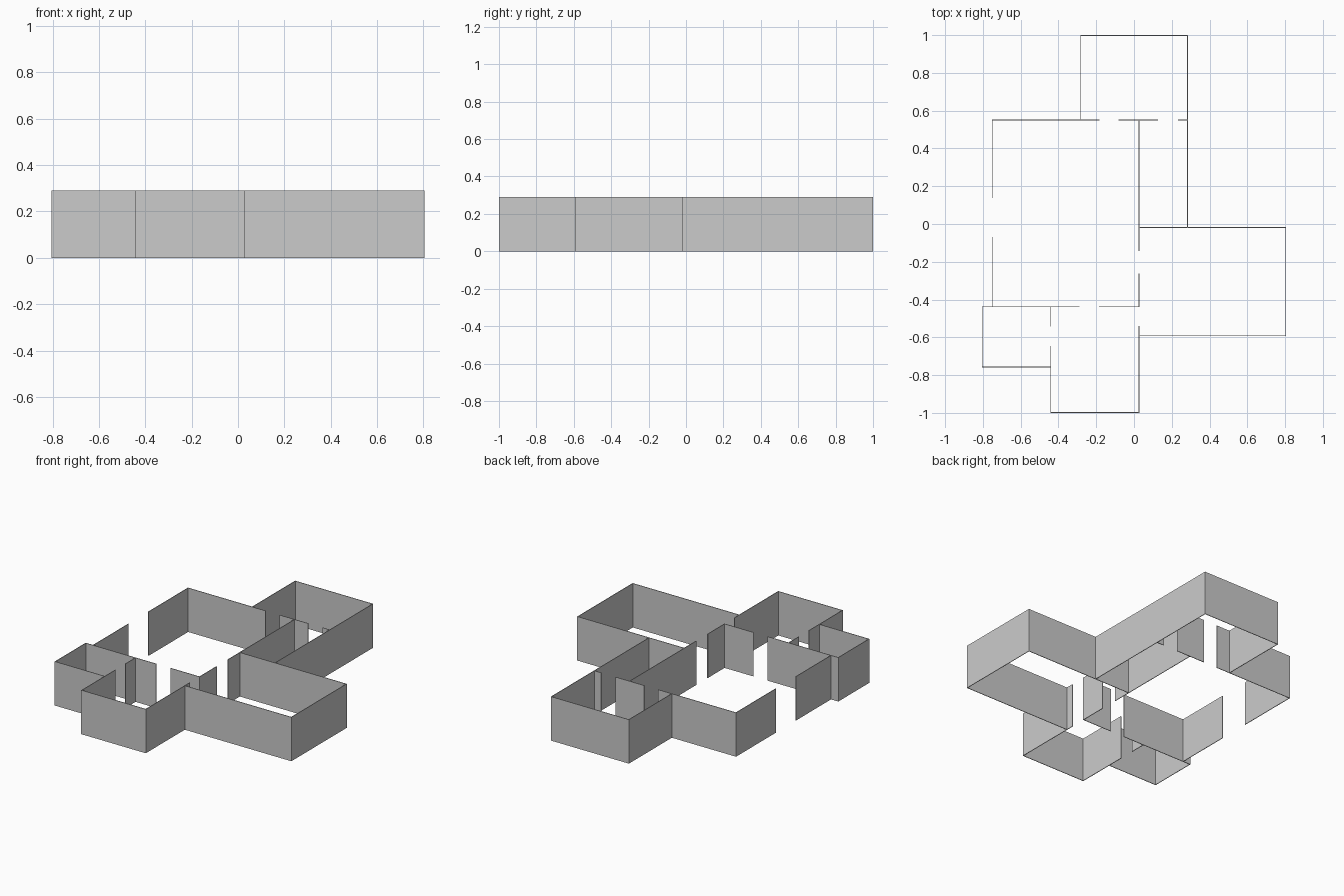
import bpy, bmesh
from mathutils import Matrix

if "Cube" in bpy.data.objects:
    bpy.data.objects.remove(bpy.data.objects["Cube"])

H = 0.29    # wall height
T = 0.004   # wall thickness

# main grid lines of the floor plan
X_CLOSET, X_HALL_L, X_ENTRY, X_BACK_L = -0.803, -0.75, -0.441, -0.282
X_MID, X_BACK_R, X_RIGHT = 0.026, 0.283, 0.803
Y_FRONT, Y_CLOSET, Y_RIGHT_F, Y_HALL_F = -0.998, -0.757, -0.592, -0.438
Y_RIGHT_B, Y_HALL_B, Y_BACK = -0.019, 0.551, 0.998


def wall(bm, x0, y0, x1, y1):
    """Thin upright slab between two plan points, square at the corners."""
    size = (abs(x1 - x0) + T, abs(y1 - y0) + T, H)
    m = Matrix.Translation(((x0 + x1) / 2, (y0 + y1) / 2, H / 2))
    bmesh.ops.create_cube(bm, size=1, matrix=m @ Matrix.Diagonal((*size, 1)))


def walls_x(y, *spans):
    return [(a, y, b, y) for a, b in spans]


def walls_y(x, *spans):
    return [(x, a, x, b) for a, b in spans]


def build(name, segments):
    bm = bmesh.new()
    for s in segments:
        wall(bm, *s)
    mesh = bpy.data.meshes.new(name)
    bm.to_mesh(mesh)
    bm.free()
    bpy.context.collection.objects.link(bpy.data.objects.new(name, mesh))


# back room and the long wall on its right
build("back_room_walls",
      walls_y(X_BACK_L, (Y_HALL_B, Y_BACK))
      + walls_x(Y_BACK, (X_BACK_L, X_BACK_R))
      + walls_y(X_BACK_R, (Y_RIGHT_B, Y_BACK)))

# partition behind the main room, two doorways
build("main_room_back_wall",
      walls_x(Y_HALL_B, (X_HALL_L, -0.185), (-0.08, 0.125), (0.234, X_BACK_R)))

# left outer wall with wide opening
build("main_room_left_wall",
      walls_y(X_HALL_L, (Y_HALL_F, -0.072), (0.14, Y_HALL_B)))

# front partition with doorway
build("main_room_front_wall",
      walls_x(Y_HALL_F, (X_CLOSET, -0.29), (-0.183, X_MID)))

# central spine with two doorways
build("central_wall",
      walls_y(X_MID, (Y_FRONT, -0.541), (-0.263, Y_HALL_F), (-0.14, Y_HALL_B)))

# small left room
build("small_room_walls",
      walls_y(X_CLOSET, (Y_CLOSET, Y_HALL_F))
      + walls_x(Y_CLOSET, (X_CLOSET, X_ENTRY)))

# front room with side doorway
build("front_room_walls",
      walls_y(X_ENTRY, (Y_FRONT, -0.648), (-0.541, Y_HALL_F))
      + walls_x(Y_FRONT, (X_ENTRY, X_MID)))

# right room
build("right_room_walls",
      walls_x(Y_RIGHT_B, (X_MID, X_RIGHT))
      + walls_y(X_RIGHT, (Y_RIGHT_F, Y_RIGHT_B))
      + walls_x(Y_RIGHT_F, (X_MID, X_RIGHT)))
